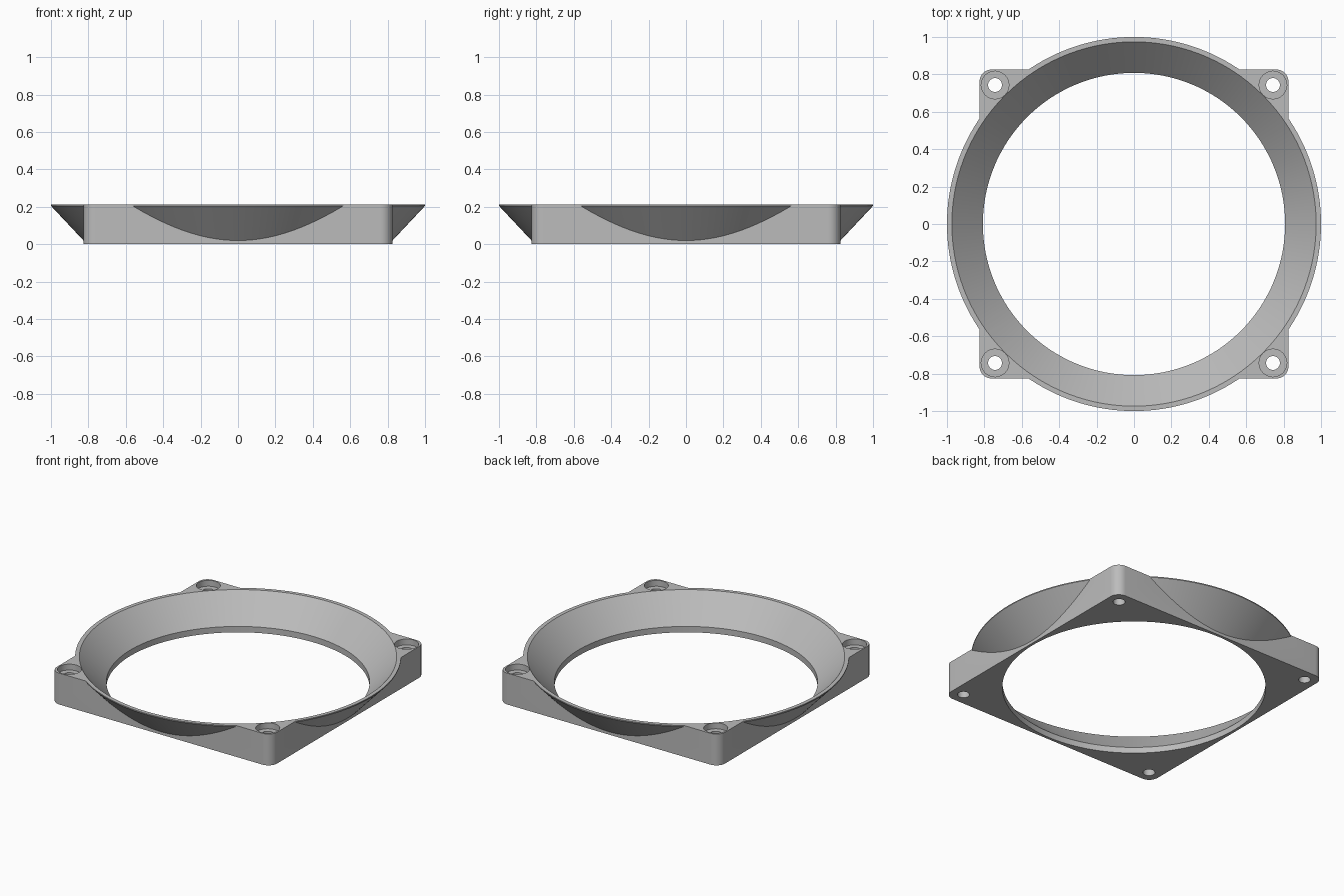
import bpy
import bmesh
import math

HEIGHT = 0.212
HALF = 0.826

if "Cube" in bpy.data.objects:
    bpy.data.objects.remove(bpy.data.objects["Cube"])

grey = bpy.data.materials.new("neutral grey")
grey.use_nodes = True
grey.diffuse_color = (0.5, 0.5, 0.5, 1)
grey.node_tree.nodes["Principled BSDF"].inputs["Base Color"].default_value = (0.5, 0.5, 0.5, 1)


def make_object(name, bm):
    bmesh.ops.recalc_face_normals(bm, faces=bm.faces)
    mesh = bpy.data.meshes.new(name)
    bm.to_mesh(mesh)
    bm.free()
    mesh.materials.append(grey)
    obj = bpy.data.objects.new(name, mesh)
    bpy.context.collection.objects.link(obj)
    return obj


def turned_solid(name, profile, segments, x=0, y=0):
    """Closed solid turned about z from (radius, height) points, bottom to top."""
    bm = bmesh.new()
    rings = []
    for r, z in profile:
        angles = [math.tau * i / segments for i in range(segments)]
        rings.append([bm.verts.new((x + r * math.cos(a), y + r * math.sin(a), z)) for a in angles])
    for low, high in zip(rings, rings[1:]):
        for i in range(segments):
            j = (i + 1) % segments
            bm.faces.new((low[i], low[j], high[j], high[i]))
    bm.faces.new(rings[0])
    bm.faces.new(rings[-1])
    return make_object(name, bm)


def combine(target, tool, operation):
    mod = target.modifiers.new(operation.lower(), "BOOLEAN")
    mod.operation = operation
    mod.solver = "EXACT"
    mod.object = tool
    bpy.context.view_layer.objects.active = target
    bpy.ops.object.modifier_apply(modifier=mod.name)
    bpy.data.objects.remove(tool)


# Square mounting plate with rounded corners
bm = bmesh.new()
bmesh.ops.create_cube(bm, size=1)
for v in bm.verts:
    v.co = (v.co.x * 2 * HALF, v.co.y * 2 * HALF, (v.co.z + 0.5) * HEIGHT)
uprights = [e for e in bm.edges if abs(e.verts[0].co.z - e.verts[1].co.z) > 0.1]
bmesh.ops.bevel(bm, geom=uprights, offset=0.065, segments=10, profile=0.5, affect="EDGES")
frame = make_object("adapter_frame", bm)

# Flared outer cone with a thin upright rim
flare = turned_solid("flare", [(0.817, 0.01), (1, 0.205), (1, HEIGHT)], 160)
combine(frame, flare, "UNION")

# Funnel bore: short straight throat, then a flare
bore = turned_solid("bore", [(0.808, -0.1), (0.808, 0.04), (0.974, HEIGHT), (0.974, 0.3)], 160)
combine(frame, bore, "DIFFERENCE")

# Counterbored screw hole in each corner
for sx in (-1, 1):
    for sy in (-1, 1):
        floor = HEIGHT - 0.04
        hole = turned_solid("screw_hole", [(0.037, -0.1), (0.037, floor), (0.074, floor), (0.074, 0.3)],
                            40, sx * 0.743, sy * 0.743)
        combine(frame, hole, "DIFFERENCE")

# Smooth curved walls, keep the edges crisp
bpy.ops.object.select_all(action="DESELECT")
frame.select_set(True)
bpy.context.view_layer.objects.active = frame
bpy.ops.object.shade_smooth_by_angle(angle=math.radians(30))
